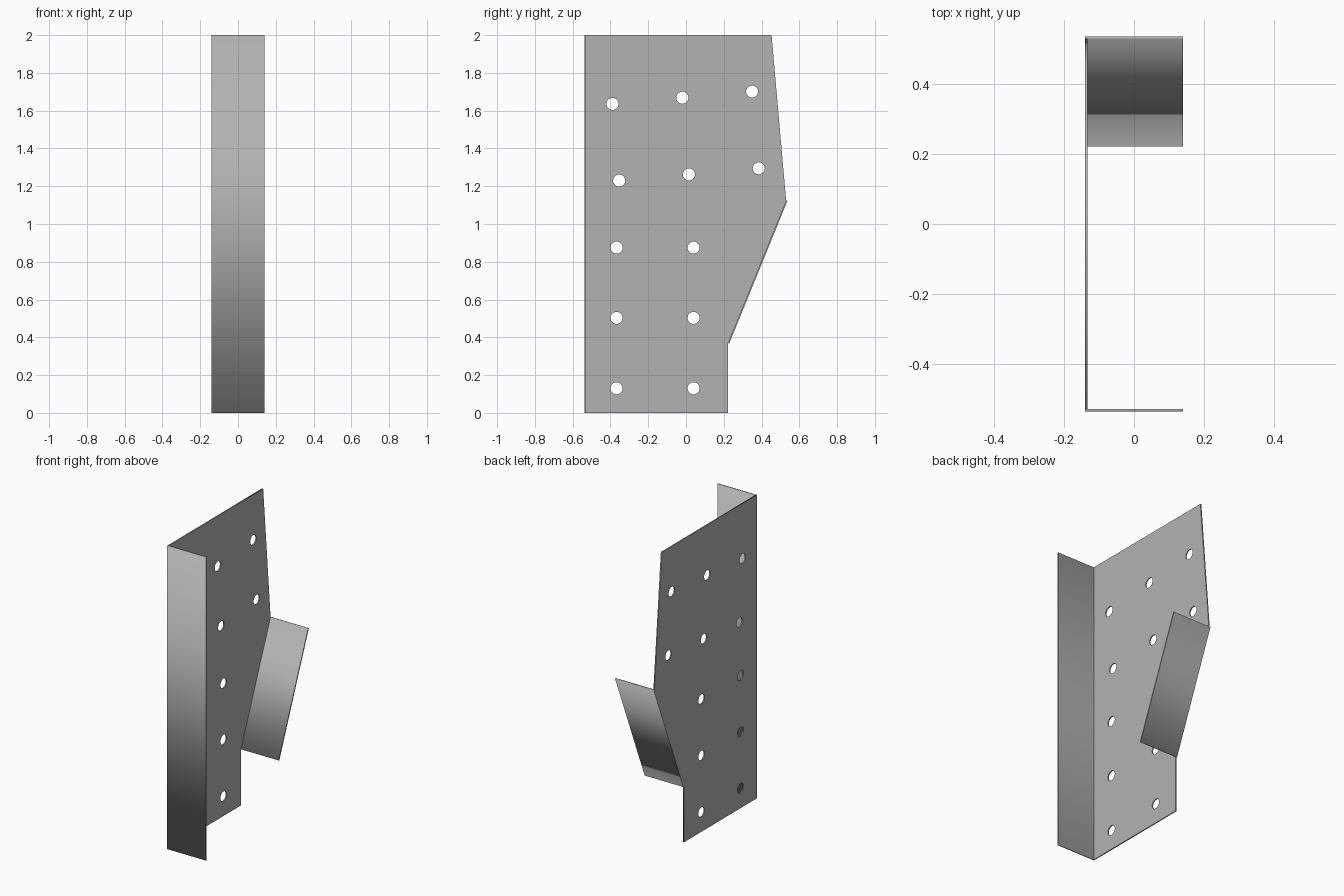
import bpy, math
from mathutils import Matrix, Vector

cube = bpy.data.objects.get("Cube")
if cube:
    bpy.data.objects.remove(cube, do_unlink=True)

T = 0.0075                      # sheet thickness
X0, X1 = -0.141, 0.141          # web side and free edge of the flanges
FRONT = -0.537
LOW, HIGH = Vector((0.222, 0.37)), Vector((0.53, 1.125))   # ends of the sloping bend

steel = bpy.data.materials.new("grey steel")
steel.use_nodes = True
colour = (0.45, 0.45, 0.45, 1)
steel.diffuse_color = colour
steel.node_tree.nodes["Principled BSDF"].inputs["Base Color"].default_value = colour


def circle(centre, radius, sides=32):
    return [(centre[0] + radius * math.cos(2 * math.pi * i / sides),
             centre[1] + radius * math.sin(2 * math.pi * i / sides)) for i in range(sides)]


def sheet(name, loops, x_from, x_to):
    """Extrude closed (y, z) outlines along x; inner loops become holes."""
    curve = bpy.data.curves.new(name, "CURVE")
    curve.dimensions = "2D"
    curve.fill_mode = "BOTH"
    curve.extrude = (x_to - x_from) / 2
    for loop in loops:
        spline = curve.splines.new("POLY")
        spline.points.add(len(loop) - 1)
        for point, (y, z) in zip(spline.points, loop):
            point.co = (y, z, 0, 1)
        spline.use_cyclic_u = True
    obj = bpy.data.objects.new(name, curve)
    bpy.context.collection.objects.link(obj)
    # Local x, y, z become world y, z, x
    obj.matrix_world = Matrix(((0, 0, 1, (x_from + x_to) / 2),
                               (1, 0, 0, 0), (0, 1, 0, 0), (0, 0, 0, 1)))
    bpy.ops.object.select_all(action="DESELECT")
    obj.select_set(True)
    bpy.context.view_layer.objects.active = obj
    bpy.ops.object.convert(target="MESH")
    obj = bpy.context.object
    obj.data.materials.clear()
    obj.data.materials.append(steel)
    return obj


# Nail holes: two slanted rows of three, then three level rows of two
holes = [(y + 0.3695 * i, z + 0.0325 * i)
         for y, z in ((-0.389, 1.636), (-0.354, 1.23)) for i in range(3)]
holes += [(y, z) for z in (0.13, 0.503, 0.875) for y in (-0.368, 0.04)]

# Web plate
outline = [(FRONT + T, 0), (LOW.x, 0), LOW, HIGH, (0.453, 2), (FRONT + T, 2)]
sheet("web_plate", [outline] + [circle(h, 0.032) for h in holes], X0, X0 + T)

# Upright front flange
sheet("front_flange", [[(FRONT, 0), (FRONT + T, 0), (FRONT + T, 2), (FRONT, 2)]], X0, X1)

# Sloping rear flange, on the outside of the bend
run = (HIGH - LOW).normalized()
out = Vector((run.y, -run.x)) * T
sheet("sloping_flange", [[LOW, LOW + out, HIGH + out, HIGH]], X0, X1)
